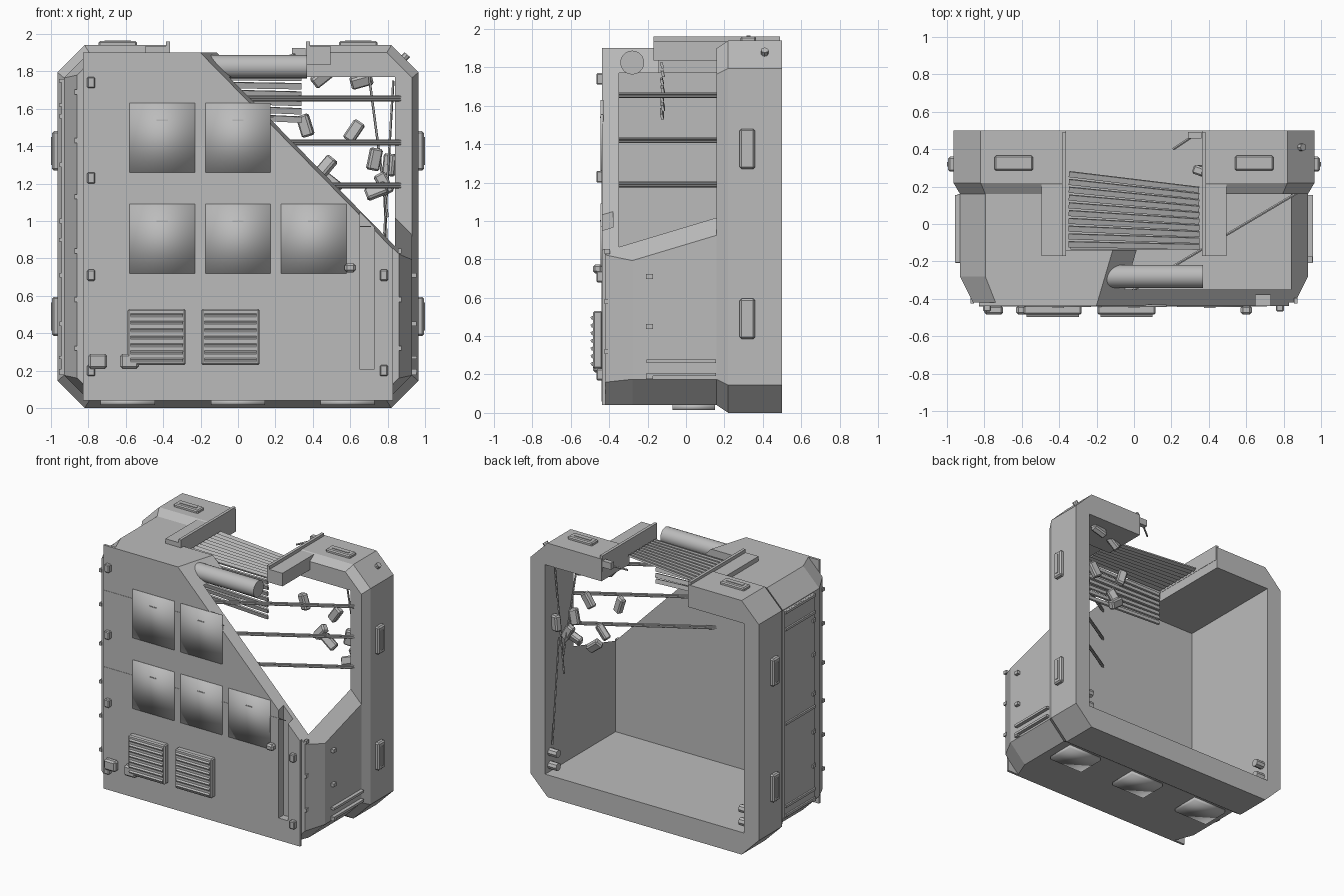
import bpy, bmesh, math, random
from mathutils import Vector, Matrix

if "Cube" in bpy.data.objects:
    bpy.data.objects.remove(bpy.data.objects["Cube"])
random.seed(4)

grey = bpy.data.materials.new("plain_grey")
grey.use_nodes = True
grey.diffuse_color = (0.5, 0.5, 0.5, 1)
grey.node_tree.nodes["Principled BSDF"].inputs["Base Color"].default_value = (0.5, 0.5, 0.5, 1)


def finish(name, bm, smooth=False):
    bmesh.ops.recalc_face_normals(bm, faces=bm.faces)
    mesh = bpy.data.meshes.new(name)
    bm.to_mesh(mesh)
    bm.free()
    mesh.materials.append(grey)
    for poly in mesh.polygons:
        poly.use_smooth = smooth
    ob = bpy.data.objects.new(name, mesh)
    bpy.context.scene.collection.objects.link(ob)
    return ob


def box(name, x, y, z, bevel=0, smooth=False, rot=None):
    """Box from three (low, high) ranges, optionally turned about its middle."""
    bm = bmesh.new()
    bmesh.ops.create_cube(bm, size=1)
    bmesh.ops.scale(bm, vec=[b - a for a, b in (x, y, z)], verts=bm.verts)
    if bevel:
        bmesh.ops.bevel(bm, geom=bm.edges[:], offset=bevel, segments=1, affect='EDGES')
    if rot:
        bmesh.ops.rotate(bm, matrix=rot, verts=bm.verts)
    bmesh.ops.translate(bm, vec=[(a + b) / 2 for a, b in (x, y, z)], verts=bm.verts)
    return finish(name, bm, smooth)


def block(name, centre, size, **kw):
    return box(name, *[(c - s / 2, c + s / 2) for c, s in zip(centre, size)], **kw)


def rod(name, start, end, radius, sides=8, smooth=False):
    a, b = Vector(start), Vector(end)
    bm = bmesh.new()
    bmesh.ops.create_cone(bm, cap_ends=True, segments=sides, radius1=radius,
                          radius2=radius, depth=(b - a).length)
    turn = (b - a).to_track_quat('Z', 'Y').to_matrix().to_4x4()
    bmesh.ops.transform(bm, matrix=Matrix.Translation((a + b) / 2) @ turn, verts=bm.verts)
    ob = finish(name, bm)
    for poly in ob.data.polygons:
        poly.use_smooth = smooth and len(poly.vertices) == 4
    return ob


def loft(name, rings):
    """Chamfered rectangles joined along y: (y, half width, bottom, top, chamfer)."""
    bm = bmesh.new()
    loops = []
    for y, w, lo, hi, c in rings:
        pts = [(w - c, lo), (w, lo + c), (w, hi - c), (w - c, hi)]
        pts += [(-px, pz) for px, pz in reversed(pts)]
        loops.append([bm.verts.new((px, y, pz)) for px, pz in pts])
    for a, b in zip(loops, loops[1:]):
        for i in range(8):
            j = (i + 1) % 8
            bm.faces.new((a[i], a[j], b[j], b[i]))
    bm.faces.new(loops[0])
    bm.faces.new(loops[-1])
    return finish(name, bm)


def carve(ob, *cutters):
    for cutter in cutters:
        mod = ob.modifiers.new("cut", 'BOOLEAN')
        mod.operation, mod.solver, mod.object = 'DIFFERENCE', 'EXACT', cutter
    graph = bpy.context.evaluated_depsgraph_get()
    graph.update()
    mesh = bpy.data.meshes.new_from_object(ob.evaluated_get(graph))
    ob.modifiers.clear()
    ob.data = mesh


# Cutters: hollow inside, roof gap, slot, and slanting break
hollow = box("hollow_cutter", (-0.84, 0.84), (-0.35, 1), (0.17, 1.77))
gap = box("gap_cutter", (-0.365, 0.365), (-0.14, 1), (1.6, 2.2))
slot = box("slot_cutter", (0.65, 0.73), (-0.6, -0.38), (0.21, 1.2))
normal = Vector((1.02, -0.3, 1))
middle = normal * (1.826 / normal.length_squared) + normal.normalized() * 2
break_cut = block("break_cutter", middle, (4, 4, 4),
                  rot=normal.to_track_quat('Z', 'Y').to_matrix())
cutters = (hollow, gap, slot, break_cut)

# Main body
shell = loft("shell", [(-0.42, 0.86, 0.04, 1.9, 0.12), (-0.28, 0.93, 0.04, 1.9, 0.135),
                       (0.16, 0.93, 0.04, 1.9, 0.135)])
carve(shell, *cutters)
frame = loft("back_frame", [(0.16, 0.93, 0.04, 1.9, 0.135), (0.22, 0.965, 0, 1.94, 0.145),
                            (0.5, 0.965, 0, 1.94, 0.145)])
carve(frame, hollow, gap)
panel = box("front_panel", (-0.83, 0.83), (-0.438, -0.42), (0.04, 1.9))
carve(panel, slot, break_cut)
for cutter in cutters:
    bpy.data.objects.remove(cutter)

# Front windows with softly shaded faces, each with a small tag
for z, xs in ((1.445, (-0.405, 0)), (0.905, (-0.405, 0, 0.405))):
    for x in xs:
        block("window", (x, -0.438, z), (0.35, 0.014, 0.37), smooth=True)
        block("window_tag", (x, -0.446, z + 0.095), (0.06, 0.006, 0.008))

# Panel seams
block("upper_seam", (-0.32, -0.438, 1.555), (1.02, 0.005, 0.005))
block("middle_seam", (-0.06, -0.438, 0.97), (1.54, 0.005, 0.005))
block("centre_seam", (0, -0.438, 0.66), (0.005, 0.005, 1.2))
block("right_seam", (0.555, -0.438, 0.4), (0.005, 0.005, 0.63))

# Vents with louvres
for x in (-0.435, -0.04):
    block("vent", (x, -0.46, 0.38), (0.31, 0.05, 0.3), bevel=0.008)
    for i in range(7):
        block("louvre", (x, -0.487, 0.255 + i * 0.04), (0.28, 0.016, 0.018),
              rot=Matrix.Rotation(0.5, 3, 'X'))

# Hinges and knobs on the front
for x, heights in ((-0.785, (0.2, 0.71, 1.23, 1.74)), (0.78, (0.2, 0.71))):
    for z in heights:
        block("hinge", (x, -0.45, z), (0.042, 0.035, 0.06), bevel=0.006)
for x, z, s in ((-0.75, 0.25, 0.1), (-0.58, 0.25, 0.1), (0.6, 0.75, 0.06)):
    block("knob", (x, -0.46, z), (s, 0.05, s * 0.8), bevel=0.012)

# Handles on the frame sides and top
for side in (-1, 1):
    for z in (0.49, 1.375):
        block("side_handle", (side * 0.972, 0.32, z), (0.045, 0.08, 0.21), bevel=0.01)
        block("side_grip", (side * 0.993, 0.32, z), (0.014, 0.025, 0.15))
    block("top_handle", (side * 0.643, 0.325, 1.947), (0.205, 0.08, 0.03), bevel=0.008)
    block("top_grip", (side * 0.643, 0.325, 1.96), (0.14, 0.022, 0.012))
    # Roof beams beside the gap
    block("roof_beam", (side * 0.432, 0.16, 1.885), (0.125, 0.66, 0.1))
    block("beam_flange", (side * 0.374, 0.16, 1.9), (0.022, 0.66, 0.12))
    # Latches inside the opening
    for z in (0.22, 0.32):
        rod("latch", (side * 0.85, 0.44, z), (side * 0.77, 0.44, z), 0.03, 8)
    # Side rails and clips
    for z in (0.2, 0.27) if side > 0 else (0.2, 0.27, 0.9, 1.62, 1.75):
        block("side_rail", (side * 0.942, -0.025, z), (0.03, 0.36, 0.018))
    for z in (0.19, 0.45, 0.71) if side > 0 else (0.19, 0.45, 0.71, 1.0, 1.3, 1.56):
        block("side_clip", (side * 0.937, -0.19, z), (0.035, 0.035, 0.025))
        block("corner_clip", (side * 0.865, -0.41, z + 0.13), (0.02, 0.03, 0.025))
box("side_plate", (-0.945, -0.925), (-0.2, 0.16), (0.18, 1.76))
rod("corner_bolt", (0.87, 0.41, 1.85), (0.905, 0.41, 1.89), 0.02)

# Foot pads
for x in (-0.59, 0, 0.585):
    block("foot_pad", (x, 0.04, 0.03), (0.29, 0.22, 0.03), smooth=True)

# Roller and the torn shutter below it
rod("roller", (-0.2, -0.28, 1.825), (0.37, -0.28, 1.825), 0.062, 24, smooth=True)
for i in range(10):
    t = i / 9
    block("roof_slat", (0, -0.115 + 0.34 * t, 1.85), (0.7, 0.03, 0.014),
          rot=Matrix.Rotation(-0.02 - 0.1 * t, 3, 'Z') @ Matrix.Rotation(0.3, 3, 'X'))
for i in range(7):
    block("hanging_slat", (0, -0.125 + 0.004 * (i % 2), 1.81 - i * 0.042), (0.68, 0.014, 0.032),
          rot=Matrix.Rotation(0.008 * i, 3, 'Y') @ Matrix.Rotation(0.25, 3, 'X'))

# Bare bars across the break
for z in (1.19, 1.42, 1.655):
    for dz in (-0.007, 0.007):
        rod("cross_bar", (-0.1, -0.41, z + dz), (0.87, 0.165, z + dz), 0.008, 6)

# Loose wires along the broken post
for a, b in (((0.7, 0.3, 1.78), (0.8, 0.34, 1.02)), ((0.83, 0.4, 1.75), (0.78, 0.36, 0.9)),
             ((0.78, 0.42, 1.2), (0.82, 0.44, 0.38)), ((0.21, 0.4, 1.86), (0.33, 0.48, 1.9))):
    rod("wire", a, b, 0.007, 5)
block("loose_clip", (0.325, 0.475, 1.9), (0.07, 0.035, 0.05))

# Floating debris: x, z, tilt
for x, z, tilt in ((0.36, 1.51, -0.3), (0.62, 1.48, 0.6), (0.47, 1.29, 0.7), (0.5, 1.2, -0.9),
                   (0.73, 1.33, 0.2), (0.78, 1.2, -0.5), (0.74, 1.16, 1.2), (0.81, 1.3, 0.1),
                   (0.66, 1.75, 1.3), (0.45, 1.77, 0.9)):
    spin = Matrix.Rotation(tilt, 3, 'Y') @ Matrix.Rotation(random.uniform(-0.6, 0.6), 3, 'Z')
    block("debris", (x, random.uniform(0.27, 0.42), z), (0.065, 0.05, 0.12), bevel=0.01, rot=spin)
